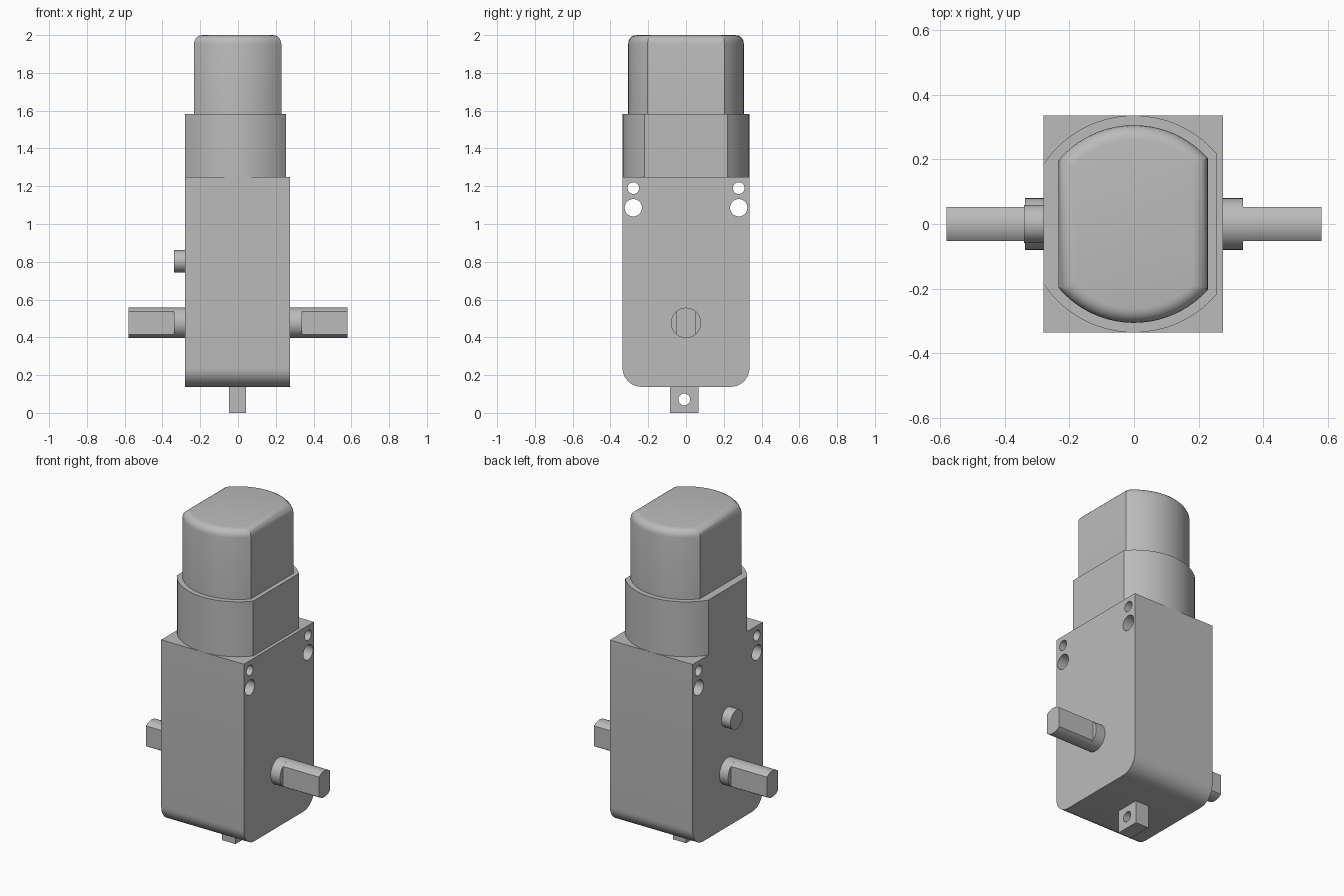
import bpy, bmesh
from math import sin, cos, acos, pi
from mathutils import Vector

cube = bpy.data.objects.get("Cube")
if cube:
    bpy.data.objects.remove(cube, do_unlink=True)

GREY = (0.5, 0.5, 0.5, 1)
grey = bpy.data.materials.new("plain grey")
grey.use_nodes = True
grey.diffuse_color = GREY
grey.node_tree.nodes["Principled BSDF"].inputs["Base Color"].default_value = GREY


def prism(name, points, start, end, axis, top_round=0):
    """Extrude an outline along x (points are y, z) or z (points are x, y)."""
    bm = bmesh.new()
    place = (lambda a, b: (start, a, b)) if axis == "x" else (lambda a, b: (a, b, start))
    base = bm.faces.new([bm.verts.new(place(a, b)) for a, b in points])
    out = bmesh.ops.extrude_face_region(bm, geom=[base], use_keep_orig=True)
    step = Vector((end - start, 0, 0) if axis == "x" else (0, 0, end - start))
    bmesh.ops.translate(bm, vec=step, verts=[v for v in out["geom"] if isinstance(v, bmesh.types.BMVert)])
    bmesh.ops.recalc_face_normals(bm, faces=bm.faces)
    if top_round:
        rim = [e for e in bm.edges if all(abs(v.co.z - end) < 1e-5 for v in e.verts)]
        bmesh.ops.bevel(bm, geom=rim, offset=top_round, segments=5, profile=0.5, affect="EDGES")
    mesh = bpy.data.meshes.new(name)
    bm.to_mesh(mesh)
    bm.free()
    mesh.materials.append(grey)
    obj = bpy.data.objects.new(name, mesh)
    bpy.context.collection.objects.link(obj)
    return obj


def arc(a, b, radius, start, end, steps):
    angles = [start + (end - start) * i / steps for i in range(steps + 1)]
    return [(a + radius * cos(t), b + radius * sin(t)) for t in angles]


def circle(a, b, radius, steps=32):
    return arc(a, b, radius, 0, 2 * pi, steps)[:-1]


def flatted(radius, low, high, centre=0, steps=20):
    """Circle cut by two straight sides at low and high on its first axis."""
    right, left = acos(high / radius), acos(low / radius)
    return (arc(0, centre, radius, right, left, steps)
            + arc(0, centre, radius, -left, -right, steps))


def drill(obj, holes):
    for y, z, radius in holes:
        cutter = prism("hole_cutter", circle(y, z, radius), -0.5, 0.5, "x")
        cutter.hide_render = True
        mod = obj.modifiers.new("hole", "BOOLEAN")
        mod.operation, mod.solver, mod.object = "DIFFERENCE", "EXACT", cutter
        bpy.context.view_layer.objects.active = obj
        bpy.ops.object.modifier_apply(modifier=mod.name)
        bpy.data.objects.remove(cutter, do_unlink=True)


# Gearbox with rounded lower corners and four mounting holes
W, BOTTOM, TOP, R = 0.336, 0.138, 1.249, 0.1
outline = ([(W, TOP), (-W, TOP)]
           + arc(R - W, BOTTOM + R, R, pi, 1.5 * pi, 10)
           + arc(W - R, BOTTOM + R, R, 1.5 * pi, 2 * pi, 10))
gearbox = prism("gearbox", outline, -0.28, 0.275, "x")
drill(gearbox, [(s * 0.279, z, r) for s in (-1, 1) for z, r in ((1.19, 0.031), (1.086, 0.046))])

# Motor collar and rounded motor can
collar = prism("motor_collar", flatted(W, -0.28, 0.255), TOP, 1.582, "z")
can = prism("motor_can", flatted(0.306, -0.233, 0.229), 1.582, 2, "z", top_round=0.045)

# Output shaft: round shoulders, flatted ends
parts = [gearbox, collar, can]
SHAFT_Z = 0.477
for side, s in (("left", 1), ("right", -1)):
    parts.append(prism(side + "_shaft_shoulder", circle(0, SHAFT_Z, 0.08, 40), s * 0.27, s * 0.338, "x"))
    parts.append(prism(side + "_shaft_end", flatted(0.08, -0.052, 0.052, SHAFT_Z, 10), s * 0.338, s * 0.58, "x"))

# Locating pin on the right side
parts.append(prism("locating_pin", circle(0, 0.803, 0.059), -0.34, -0.27, "x"))

# Drilled mounting tab underneath
tab = prism("mounting_tab", [(-0.084, 0), (0.066, 0), (0.066, 0.15), (-0.084, 0.15)], -0.047, 0.042, "x")
drill(tab, [(-0.009, 0.071, 0.031)])
parts.append(tab)

# Smooth curved walls, crisp edges
bpy.ops.object.select_all(action="DESELECT")
for obj in parts:
    obj.select_set(True)
bpy.context.view_layer.objects.active = gearbox
bpy.ops.object.shade_smooth_by_angle(angle=pi / 6)
